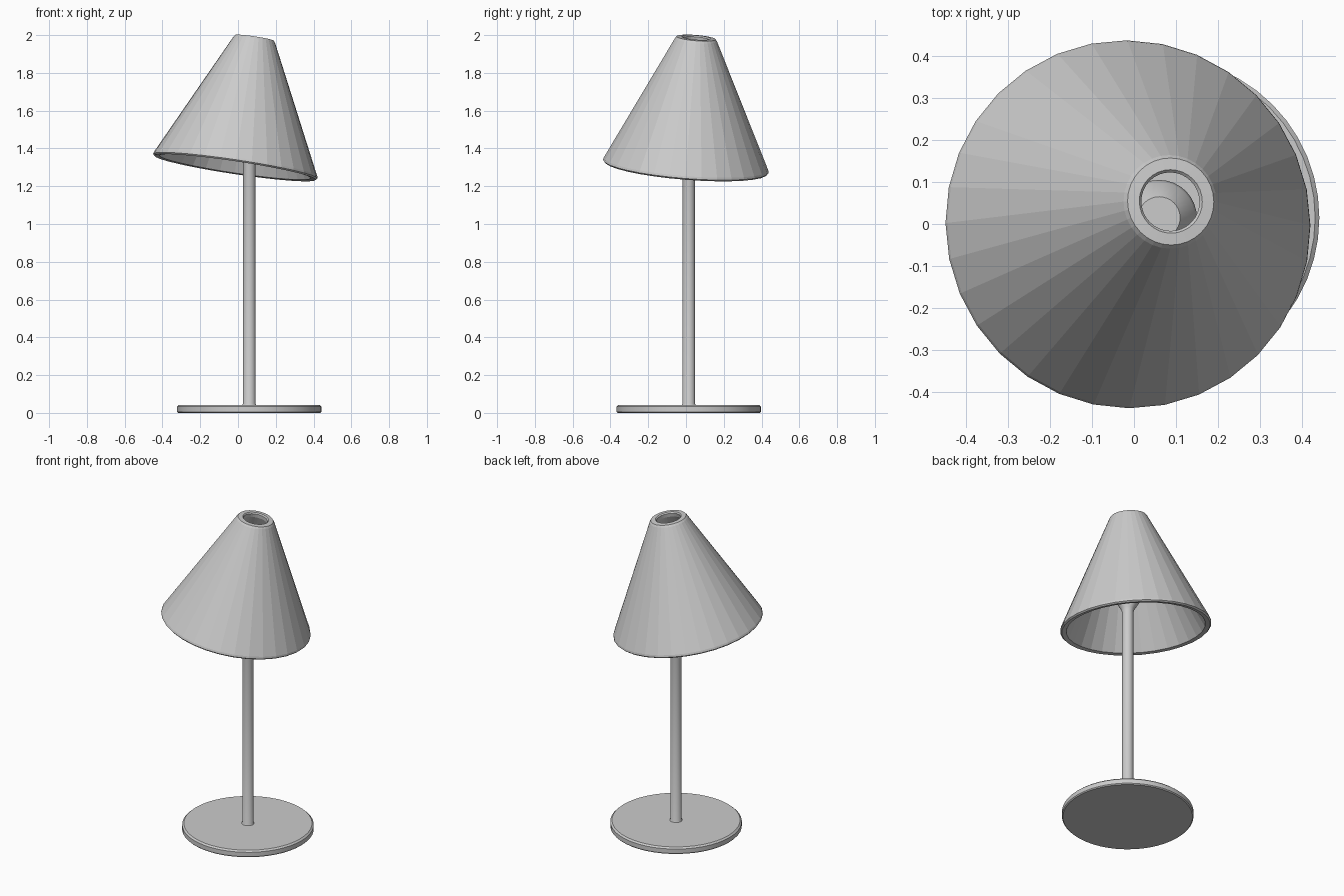
import bpy, bmesh
from math import cos, sin, tau
from mathutils import Vector

if "Cube" in bpy.data.objects:
    bpy.data.objects.remove(bpy.data.objects["Cube"])


def lathe(name, profile, sides, origin, axis=(0, 0, 1), closed=False, smooth=True):
    """Revolve (radius, height) points round an axis; open profiles get end caps."""
    bm = bmesh.new()
    rings = [[bm.verts.new((r * cos(tau * i / sides), r * sin(tau * i / sides), h))
              for i in range(sides)] for r, h in profile]
    pairs = list(zip(rings, rings[1:]))
    if closed:
        pairs.append((rings[-1], rings[0]))
    for a, b in pairs:
        for i in range(sides):
            j = (i + 1) % sides
            bm.faces.new((a[i], a[j], b[j], b[i]))
    if not closed:
        bm.faces.new(rings[0][::-1])
        bm.faces.new(rings[-1])
    bmesh.ops.recalc_face_normals(bm, faces=bm.faces)
    mesh = bpy.data.meshes.new(name)
    bm.to_mesh(mesh)
    bm.free()
    ob = bpy.data.objects.new(name, mesh)
    bpy.context.collection.objects.link(ob)
    ob.location = origin
    ob.rotation_mode = 'QUATERNION'
    ob.rotation_quaternion = Vector((0, 0, 1)).rotation_difference(Vector(axis))
    if smooth:
        bpy.ops.object.select_all(action='DESELECT')
        ob.select_set(True)
        bpy.context.view_layer.objects.active = ob
        bpy.ops.object.shade_smooth_by_angle(angle=0.6)
    return ob


foot = (0.06, 0.015, 0)

# Round base with softened edges
lathe("base", [(0.376, 0), (0.382, 0.006), (0.382, 0.034), (0.372, 0.043)], 48, foot)

# Stem flaring into the lamp socket, with a flat top
lathe("stem", [(0.038, 0.04), (0.033, 0.05), (0.033, 1.37), (0.038, 1.39),
               (0.085, 1.47), (0.09, 1.49), (0.085, 1.51), (0.05, 1.56)], 32, foot)

# Tilted hollow shade, thick walled and open at both ends
lathe("shade", [(0.432, -0.004), (0.440, 0.004), (0.437, 0.016),
                (0.112, 0.682), (0.104, 0.693), (0.076, 0.695), (0.070, 0.688),
                (0.074, 0.665), (0.405, 0.0)],
      32, (-0.015, -0.001, 1.302), axis=(0.15, 0.08, 1), closed=True, smooth=False)
